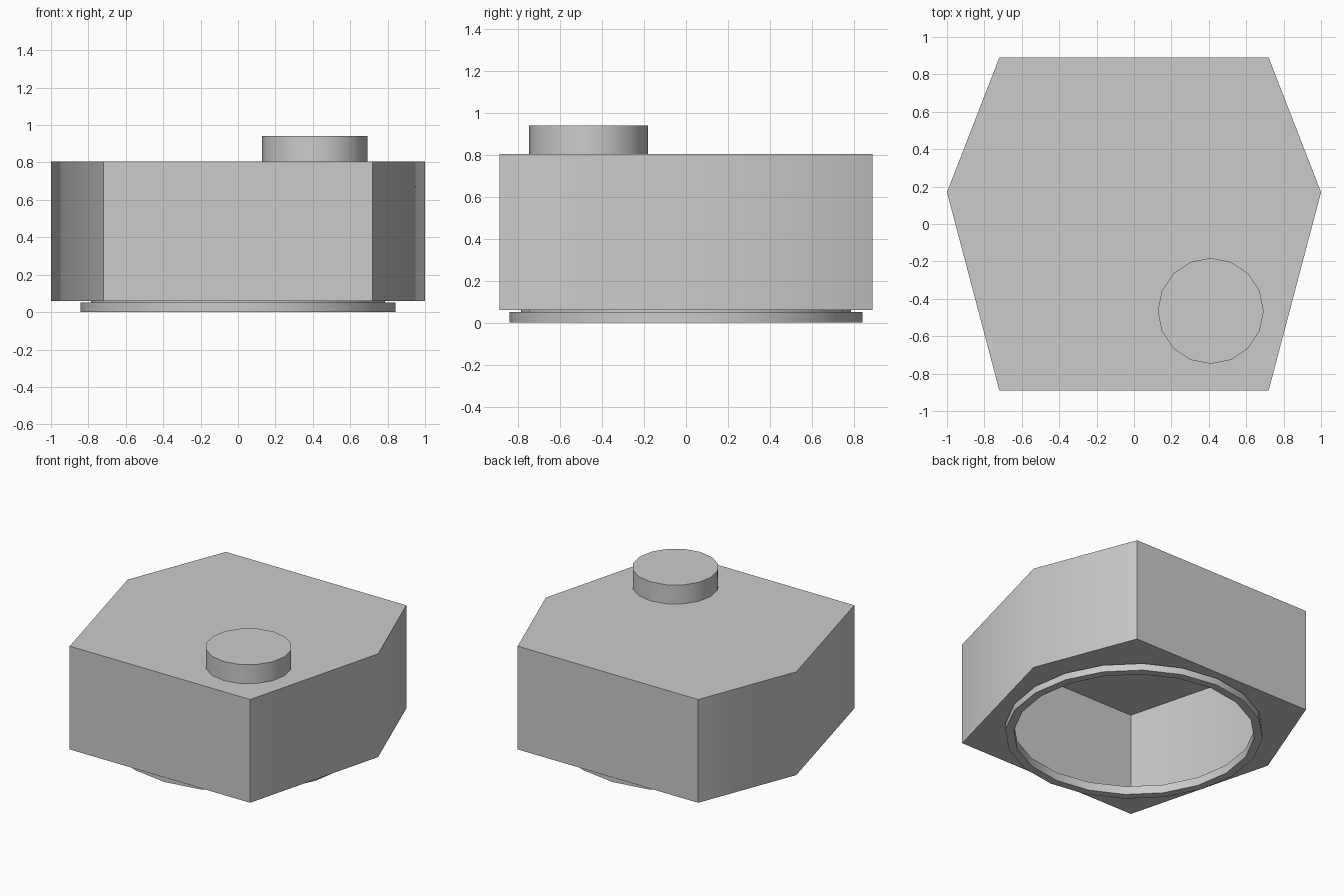
import bpy, bmesh
from math import cos, sin, tau, radians

if "Cube" in bpy.data.objects:
    bpy.data.objects.remove(bpy.data.objects["Cube"])


def circle(r, n, cx=0.0, cy=0.0):
    return [(cx + r * cos(tau * i / n), cy + r * sin(tau * i / n)) for i in range(n)]


def loop(bm, outline, z):
    return [bm.verts.new((x, y, z)) for x, y in outline]


def bridge(bm, a, b):
    n = len(a)
    for i in range(n):
        j = (i + 1) % n
        bm.faces.new((a[i], a[j], b[j], b[i]))


def finish(bm, name):
    bmesh.ops.recalc_face_normals(bm, faces=bm.faces)
    me = bpy.data.meshes.new(name)
    bm.to_mesh(me)
    bm.free()
    ob = bpy.data.objects.new(name, me)
    bpy.context.collection.objects.link(ob)
    bpy.ops.object.select_all(action='DESELECT')
    ob.select_set(True)
    bpy.context.view_layer.objects.active = ob
    bpy.ops.object.shade_smooth_by_angle(angle=radians(40))


SIDES = 20
R_OUT, R_IN = 0.843, 0.787
Z_RIM, Z_FLOOR, Z_TOP, Z_KNOB = 0.05, 0.06, 0.805, 0.942

# Hollow six-sided housing, with a round opening below and its collar
half = [(0.72, -0.89), (1.0, 0.17), (0.72, 0.89)]
outline = half + [(-x, y) for x, y in reversed(half)]
bm = bmesh.new()
low, high = loop(bm, outline, Z_FLOOR), loop(bm, outline, Z_TOP)
bridge(bm, low, high)
bm.faces.new(high)
hole = loop(bm, circle(R_IN, SIDES), Z_FLOOR)
inner = loop(bm, circle(R_IN, SIDES), Z_RIM)
bridge(bm, inner, hole)
rim = [bm.edges.get((l[i], l[i - 1])) for l in (low, hole) for i in range(len(l))]
bmesh.ops.triangle_fill(bm, edges=rim, use_beauty=True)
bmesh.ops.dissolve_limit(bm, angle_limit=radians(1), verts=[], edges=[])
finish(bm, "housing")

# Projecting ring under the housing
bm = bmesh.new()
rings = [loop(bm, circle(r, SIDES), z) for r, z in
         ((R_IN, 0), (R_OUT, 0), (R_OUT, Z_RIM), (R_IN, Z_RIM))]
for k in range(4):
    bridge(bm, rings[k - 1], rings[k])
finish(bm, "bottom_ring")

# Round button on the top
bm = bmesh.new()
button = circle(0.283, 16, 0.41, -0.465)
low, high = loop(bm, button, Z_TOP), loop(bm, button, Z_KNOB)
bridge(bm, low, high)
bm.faces.new(high)
finish(bm, "top_button")
